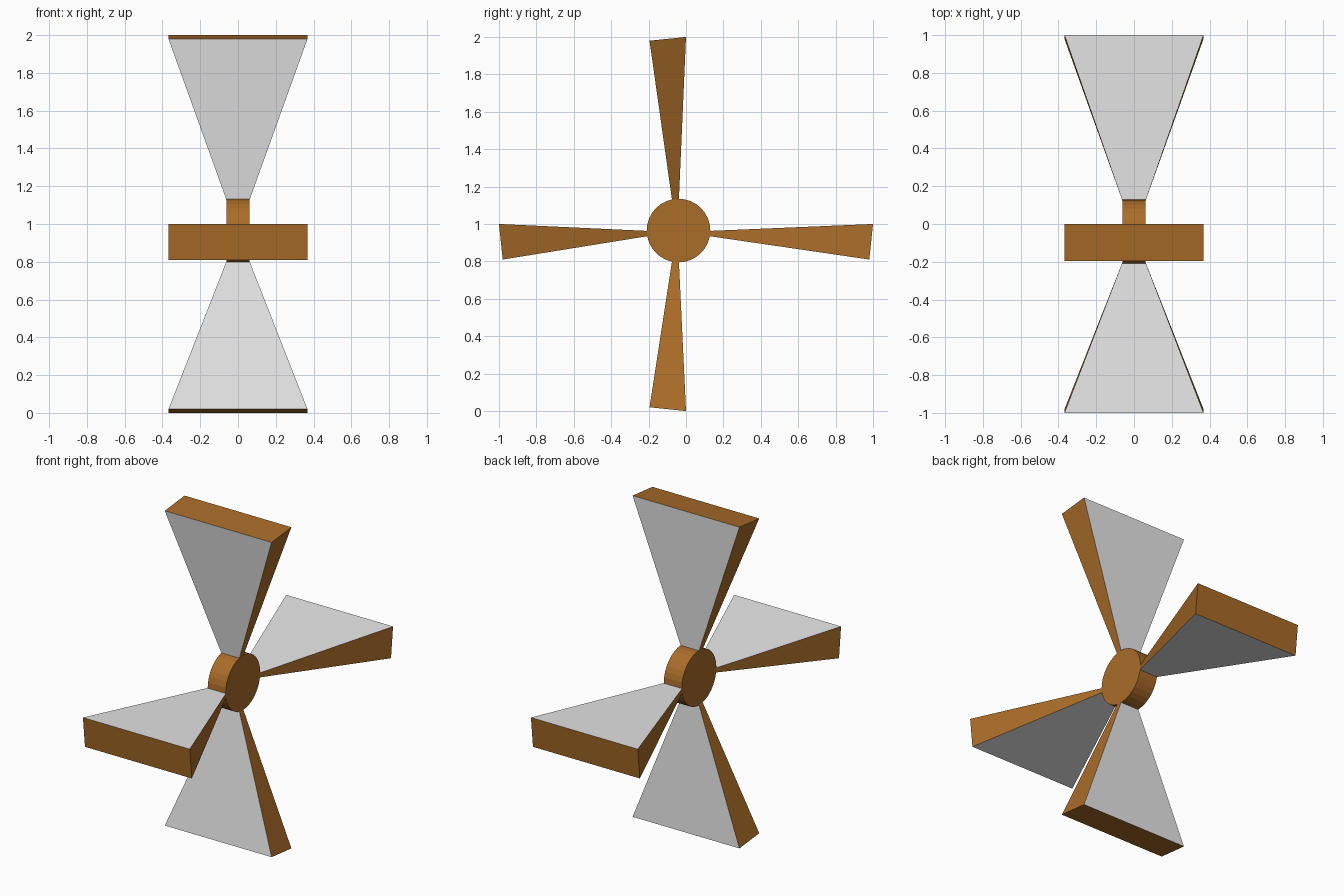
import bpy
import bmesh
from math import pi
from mathutils import Vector

cube = bpy.data.objects.get("Cube")
if cube:
    bpy.data.objects.remove(cube, do_unlink=True)


def make_material(name, rgb):
    mat = bpy.data.materials.new(name)
    mat.use_nodes = True
    mat.diffuse_color = (*rgb, 1)
    mat.node_tree.nodes["Principled BSDF"].inputs["Base Color"].default_value = (*rgb, 1)
    return mat


wood = make_material("brown_wood", (0.40, 0.15, 0.022))
panel = make_material("pale_grey", (0.8, 0.8, 0.8))

HUB_Y, HUB_Z, HUB_R = -0.04, 0.965, 0.17
INNER_X, OUTER_X = 0.062, 0.368


def make_blade(name, profile):
    """Flared wedge; the profile is (y, z): inner a, outer a, outer b, inner b."""
    bm = bmesh.new()
    widths = (INNER_X, OUTER_X, OUTER_X, INNER_X)
    left = [bm.verts.new((w, y, z)) for w, (y, z) in zip(widths, profile)]
    right = [bm.verts.new((-w, y, z)) for w, (y, z) in zip(widths, profile)]
    bm.faces.new(left)
    bm.faces.new(right[::-1])
    for i in range(4):
        j = (i + 1) % 4
        face = bm.faces.new((left[i], right[i], right[j], left[j]))
        # The two broad faces are grey, the rim stays brown
        face.material_index = 1 if i in (0, 2) else 0
    bmesh.ops.recalc_face_normals(bm, faces=bm.faces)
    mesh = bpy.data.meshes.new(name)
    bm.to_mesh(mesh)
    bm.free()
    mesh.materials.append(wood)
    mesh.materials.append(panel)
    obj = bpy.data.objects.new(name, mesh)
    bpy.context.collection.objects.link(obj)


# Hub drum across the x axis
bpy.ops.mesh.primitive_cylinder_add(vertices=32, radius=HUB_R, depth=2 * INNER_X,
                                    location=(0, HUB_Y, HUB_Z), rotation=(0, pi / 2, 0))
hub = bpy.context.object
hub.name = "hub"
hub.data.materials.append(wood)

# Upright and level blades, paired on opposite sides of the hub
reach = HUB_R - 0.005
for name, side in (("upper_blade", 1), ("lower_blade", -1)):
    root = HUB_Z + side * reach
    make_blade(name, [(-0.075, root), (-0.195, 1 + side * 0.98),
                      (0, 1 + side), (-0.038, root)])
for name, side in (("back_blade", 1), ("front_blade", -1)):
    root = HUB_Y + side * reach
    make_blade(name, [(root, 0.935), (side * 0.98, 0.81),
                      (side, 1.0), (root, 0.963)])
